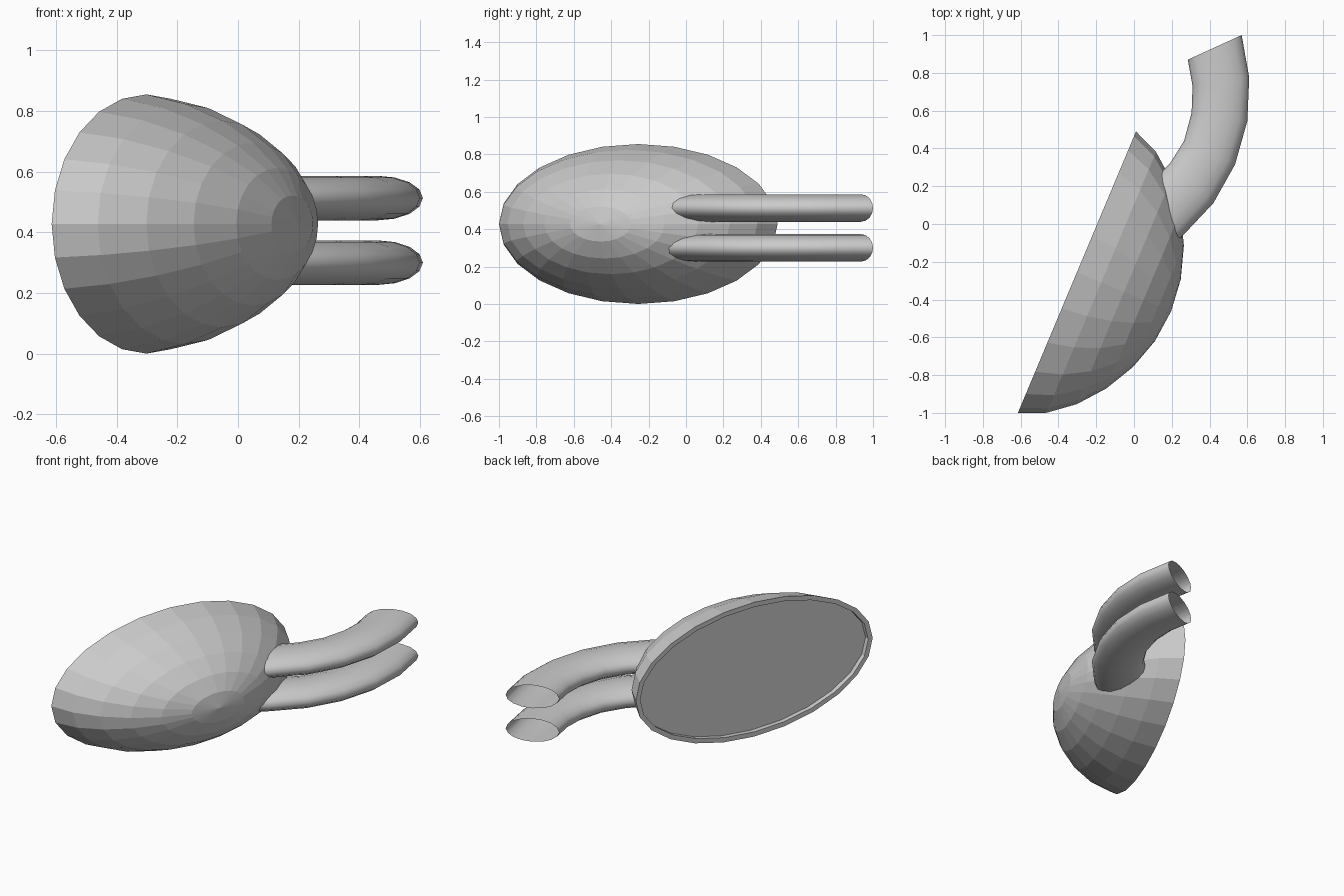
import bpy, bmesh
from math import sin, cos, pi, radians
from mathutils import Vector

if "Cube" in bpy.data.objects:
    bpy.data.objects.remove(bpy.data.objects["Cube"])


def make_object(name, bm):
    mesh = bpy.data.meshes.new(name)
    bm.to_mesh(mesh)
    bm.free()
    obj = bpy.data.objects.new(name, mesh)
    bpy.context.collection.objects.link(obj)
    return obj


def bridge(bm, rings):
    for a, b in zip(rings, rings[1:]):
        n = len(a)
        for i in range(n):
            j = (i + 1) % n
            bm.faces.new((a[i], a[j], b[j], b[i]))


# Housing: tapered half ellipsoid facing sideways, with a recessed mirror face
CENTRE = Vector((-0.302, -0.255, 0.4275))
U = Vector((0.387, 0.922, 0))      # along the long axis
N = Vector((0.922, -0.387, 0))     # out through the dome
HALF_LENGTH, HALF_HEIGHT, DEPTH = 0.808, 0.4275, 0.54

bm = bmesh.new()


def oval(u, h, depth, count=24):
    return [bm.verts.new(CENTRE + U * (u * cos(2 * pi * i / count))
                         + Vector((0, 0, h * sin(2 * pi * i / count))) + N * depth)
            for i in range(count)]


rings = []
for deg in range(15, 91, 15):
    t = radians(deg)
    r = sin(t) * (1 - 0.158 * cos(t))
    rings.append(oval(HALF_LENGTH * r, HALF_HEIGHT * r, DEPTH * cos(t)))
# rim lip and recess
for depth in (0, 0.03):
    rings.append(oval(HALF_LENGTH - 0.03, HALF_HEIGHT - 0.03, depth))
bridge(bm, rings)
pole = bm.verts.new(CENTRE + N * DEPTH)
for i in range(24):
    bm.faces.new((pole, rings[0][(i + 1) % 24], rings[0][i]))
bm.faces.new(rings[-1])
bmesh.ops.recalc_face_normals(bm, faces=bm.faces)
make_object("mirror_housing", bm)

# Arms: flattened open tubes; each station is inner edge, outer edge in plan
STATIONS = [((0.285, 0.87), (0.57, 1.0)), ((0.31, 0.73), (0.61, 0.775)),
            ((0.305, 0.59), (0.60, 0.545)), ((0.265, 0.44), (0.535, 0.315)),
            ((0.19, 0.32), (0.42, 0.11)), ((0.10, 0.23), (0.26, -0.06)),
            ((0.06, 0.19), (0.18, -0.13))]


def arm(name, z, sides=16):
    bm = bmesh.new()
    loops = []
    for inner, outer in STATIONS:
        a, b = Vector((*inner, z)), Vector((*outer, z))
        mid, half = (a + b) / 2, (b - a) / 2
        loops.append([bm.verts.new(mid + half * cos(2 * pi * i / sides)
                                   + Vector((0, 0, 0.0735 * sin(2 * pi * i / sides))))
                      for i in range(sides)])
    bridge(bm, loops)
    bmesh.ops.recalc_face_normals(bm, faces=bm.faces)
    for f in bm.faces:
        f.smooth = True
    make_object(name, bm)


arm("upper_arm", 0.513)
arm("lower_arm", 0.300)
